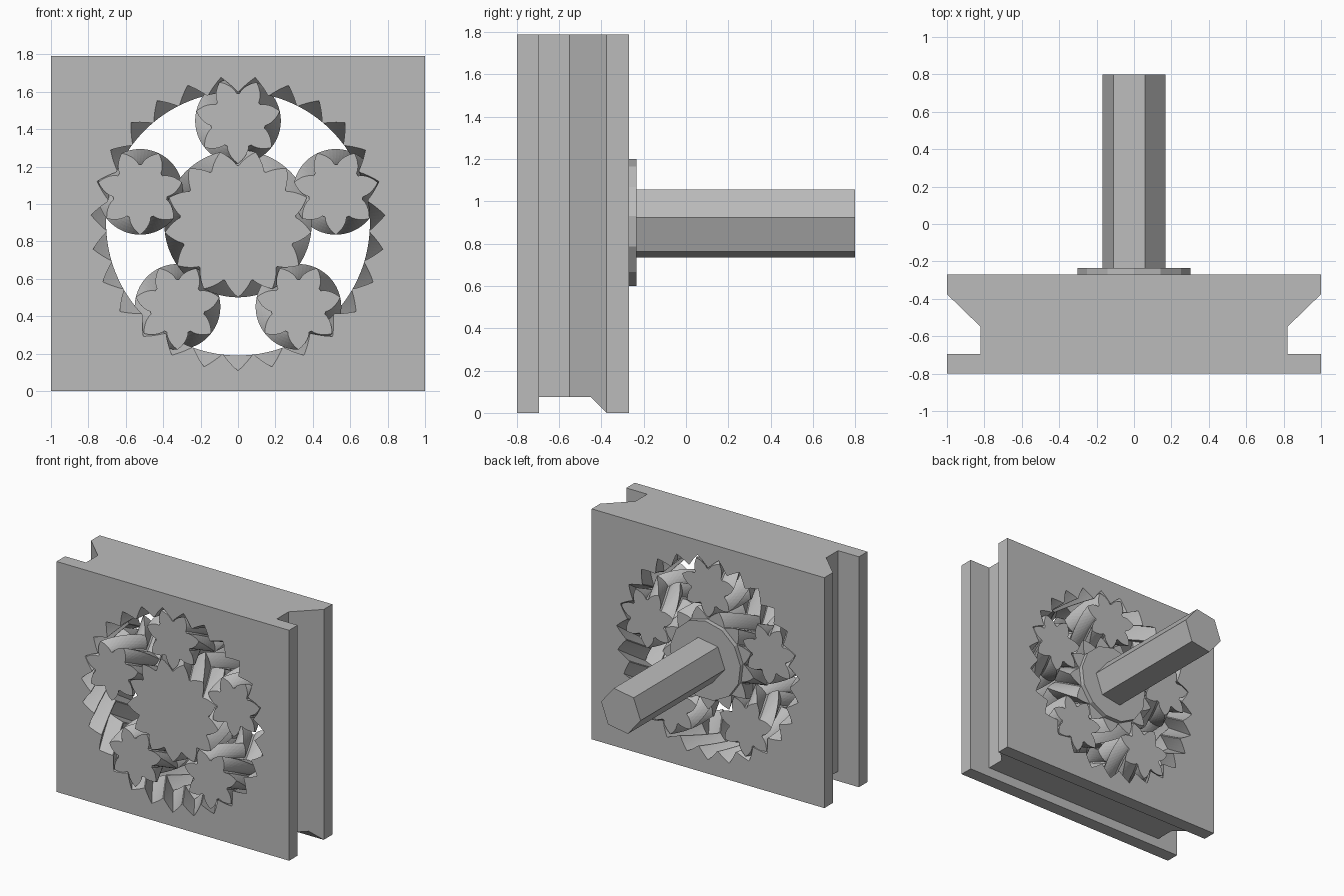
import bpy
import bmesh
import math

if "Cube" in bpy.data.objects:
    bpy.data.objects.remove(bpy.data.objects["Cube"], do_unlink=True)

FRONT, BACK = -0.80, -0.27
MID = (FRONT + BACK) / 2
HEIGHT = 1.79
CENTRE = HEIGHT / 2
ORBIT = 0.55
SUN_N, PLANET_N, RING_N = 13, 7, 27
MODULE = ORBIT / (SUN_N + PLANET_N)     # pitch radius per tooth
SLICES = 10

grey = bpy.data.materials.new("grey_plastic")
grey.use_nodes = True
COLOUR = (0.5, 0.5, 0.5, 1)
grey.diffuse_color = COLOUR
grey.node_tree.nodes["Principled BSDF"].inputs["Base Color"].default_value = COLOUR


def loft(name, sections):
    """Closed solid through a list of point loops."""
    bm = bmesh.new()
    loops = [[bm.verts.new(p) for p in loop] for loop in sections]
    n = len(loops[0])
    for a, b in zip(loops, loops[1:]):
        for i in range(n):
            j = (i + 1) % n
            bm.faces.new((a[i], a[j], b[j], b[i]))
    caps = [bm.faces.new(loops[0]), bm.faces.new(loops[-1][::-1])]
    bmesh.ops.triangulate(bm, faces=[f for f in bm.faces if f not in caps])
    bmesh.ops.recalc_face_normals(bm, faces=bm.faces[:])
    mesh = bpy.data.meshes.new(name)
    bm.to_mesh(mesh)
    bm.free()
    mesh.materials.append(grey)
    obj = bpy.data.objects.new(name, mesh)
    bpy.context.collection.objects.link(obj)
    return obj


def involute(base, r):
    a = math.acos(min(1, base / r))
    return math.tan(a) - a


def gear_profile(teeth, root, tip, steps=5):
    """Polar points of a gear with pointed involute teeth."""
    base = MODULE * teeth * math.cos(math.radians(45))
    radii = [root + (tip - root) * i / steps for i in range(steps + 1)]
    flank = [(r, involute(base, tip) - involute(base, r)) for r in radii]
    tooth = [(r, -h) for r, h in flank] + [(r, h) for r, h in flank[-2::-1]]
    return [(r, a + k * math.tau / teeth) for k in range(teeth) for r, a in tooth]


def herringbone(name, teeth, root, tip, x, z, phase, turn, overshoot=0):
    """Gear whose teeth advance one pitch to the middle and return."""
    profile = gear_profile(teeth, root, tip)
    stations = [(FRONT + (BACK - FRONT) * i / (2 * SLICES),
                 1 - abs(i - SLICES) / SLICES) for i in range(2 * SLICES + 1)]
    if overshoot:
        stations = [(FRONT - overshoot, 0)] + stations + [(BACK + overshoot, 0)]
    sections = []
    for y, t in stations:
        spin = phase + turn * t * math.tau / teeth
        sections.append([(x + r * math.cos(a + spin), y, z + r * math.sin(a + spin))
                         for r, a in profile])
    return loft(name, sections)


def rod(name, sides, radius, y0, y1, phase):
    angles = [phase + math.tau * i / sides for i in range(sides)]
    return loft(name, [[(radius * math.cos(a), y, CENTRE + radius * math.sin(a))
                        for a in angles] for y in (y0, y1)])


# Housing block with a dovetail groove down each side
half = [(1, FRONT), (1, -0.695), (0.82, -0.695), (0.82, -0.55), (1, -0.375), (1, BACK)]
outline = half + [(-x, y) for x, y in reversed(half)]
housing = loft("ring_housing", [[(x, y, z) for x, y in outline] for z in (0, HEIGHT)])

# Cutters: bottom groove and toothed bore
groove = [(-0.695, -0.1), (-0.695, 0.075), (-0.45, 0.075), (-0.375, 0), (-0.375, -0.1)]
cutters = [
    loft("groove_cutter", [[(x, y, z) for y, z in groove] for x in (-1.2, 1.2)]),
    herringbone("bore_cutter", RING_N, 0.705, 0.787, 0, CENTRE, -math.pi / 2, -1, 0.05),
]
for cutter in cutters:
    cutter.hide_render = True
    mod = housing.modifiers.new(cutter.name, "BOOLEAN")
    mod.operation = "DIFFERENCE"
    mod.solver = "EXACT"
    mod.object = cutter
depsgraph = bpy.context.evaluated_depsgraph_get()
carved = bpy.data.meshes.new_from_object(housing.evaluated_get(depsgraph))
housing.modifiers.clear()
housing.data = carved
for cutter in cutters:
    bpy.data.objects.remove(cutter, do_unlink=True)

# Sun gear with its collar and hexagonal drive shaft
herringbone("sun_gear", SUN_N, 0.311, 0.394, 0, CENTRE, -math.pi / 2, 1)
rod("sun_collar", SUN_N, 0.305, BACK, -0.235, math.pi / 2)
rod("hex_shaft", 6, 0.172, -0.235, 0.80, math.radians(9.6))

# Planet gears, each phased to mesh with the ring
for k in range(5):
    theta = math.pi / 2 + k * math.tau / 5
    phase = theta + (-math.pi / 2 - theta) * RING_N / PLANET_N
    herringbone(f"planet_gear_{k + 1}", PLANET_N, 0.147, 0.229,
                ORBIT * math.cos(theta), CENTRE + ORBIT * math.sin(theta), phase, -1)
